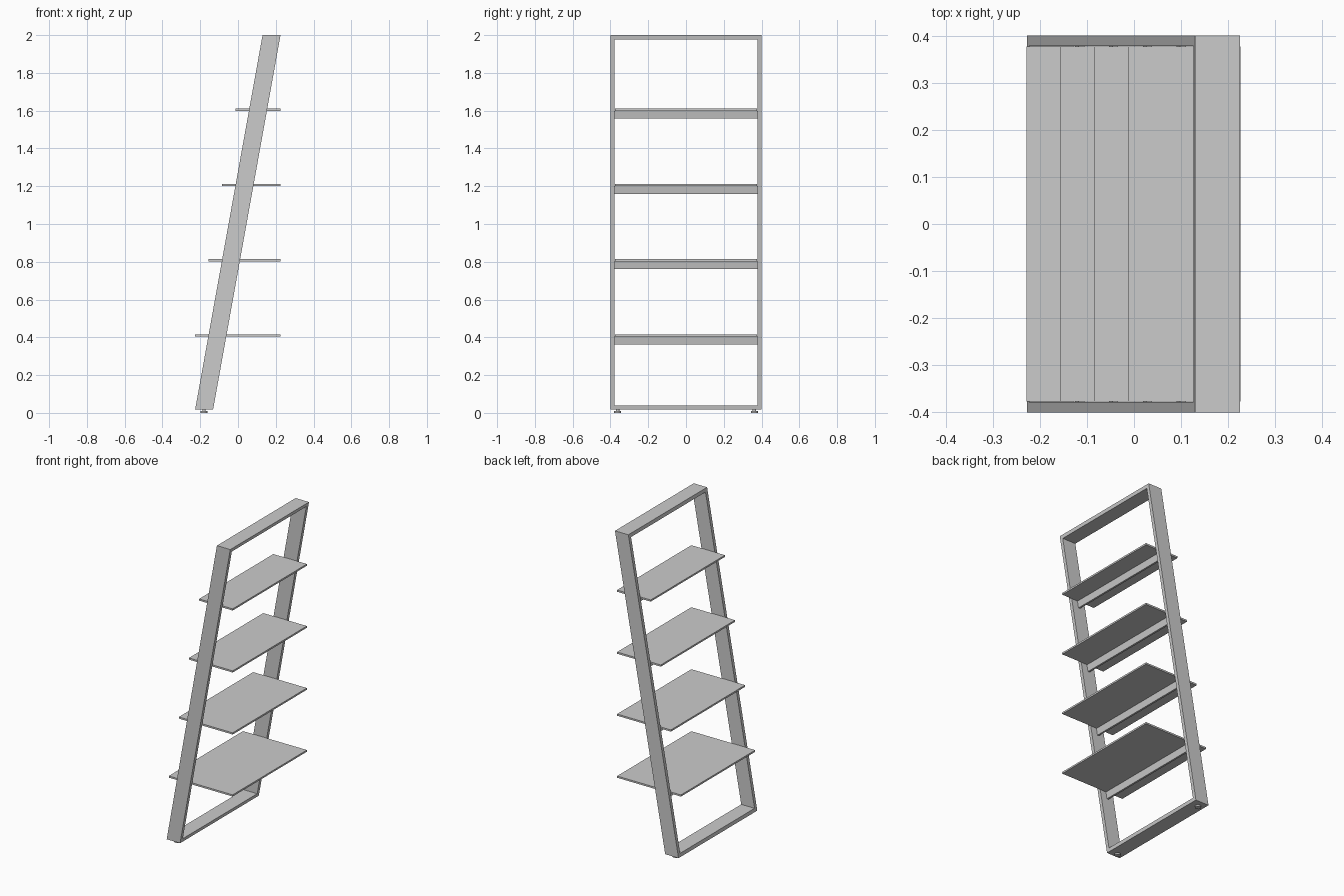
import bpy, bmesh

if "Cube" in bpy.data.objects:
    bpy.data.objects.remove(bpy.data.objects["Cube"])

SLOPE = 0.357 / 1.983          # lean of the frame, x per z
Z0, Z1 = 0.017, 2.0
DEPTH = 0.095


def front_x(z):
    return -0.227 + SLOPE * (z - Z0)


def extrude_profile(name, pts, y0, y1):
    """Prism from an xz outline, extruded along y."""
    bm = bmesh.new()
    face = bm.faces.new([bm.verts.new((x, y0, z)) for x, z in pts])
    ext = bmesh.ops.extrude_face_region(bm, geom=[face])
    verts = [v for v in ext["geom"] if isinstance(v, bmesh.types.BMVert)]
    bmesh.ops.translate(bm, verts=verts, vec=(0, y1 - y0, 0))
    bmesh.ops.recalc_face_normals(bm, faces=bm.faces)
    me = bpy.data.meshes.new(name)
    bm.to_mesh(me)
    bm.free()
    ob = bpy.data.objects.new(name, me)
    bpy.context.collection.objects.link(ob)
    return ob


def leaning(z0, z1, a=0.0, b=DEPTH):
    """Parallelogram following the lean, from depth a to b."""
    return [(front_x(z0) + a, z0), (front_x(z0) + b, z0),
            (front_x(z1) + b, z1), (front_x(z1) + a, z1)]


# Leaning side rails
for side, y in (("left", -0.4), ("right", 0.378)):
    extrude_profile(f"side_rail_{side}", leaning(Z0, Z1), y, y + 0.022)

# Top and bottom crossbars
extrude_profile("top_bar", leaning(Z1 - 0.022, Z1), -0.378, 0.378)
extrude_profile("bottom_bar", leaning(Z0, Z0 + 0.022), -0.378, 0.378)

# Shelves with an angle support beneath each
for i in range(4):
    z = 0.404 + 0.3985 * i
    xf = -0.228 + 0.0717 * i
    extrude_profile(f"shelf_{i + 1}", [(xf, z), (0.226, z), (0.226, z + 0.011), (xf, z + 0.011)],
                    -0.377, 0.377)
    fx = front_x(z)
    extrude_profile(f"shelf_support_{i + 1}", leaning(z - 0.042, z, 0.04, 0.052), -0.378, 0.378)

# Levelling feet
for side, y in (("left", -0.362), ("right", 0.362)):
    for part, r, z, h in (("pad", 0.018, 0.005, 0.01), ("stem", 0.009, 0.0135, 0.009)):
        bpy.ops.mesh.primitive_cylinder_add(vertices=24, radius=r, depth=h, location=(-0.18, y, z))
        bpy.context.object.name = f"foot_{part}_{side}"
        bpy.ops.object.shade_smooth_by_angle()
